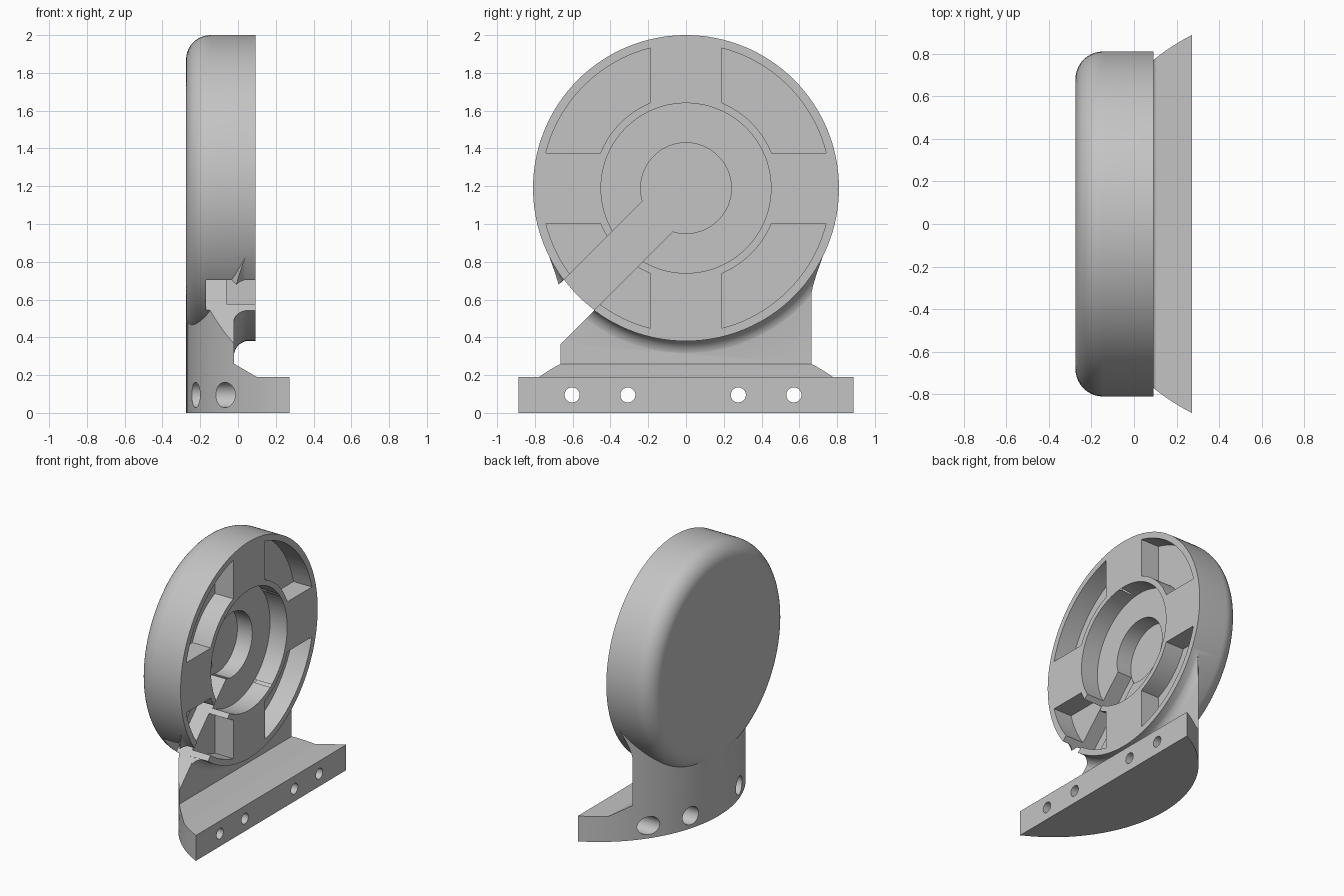
import bpy, bmesh
from math import sin, cos, pi, asin, acos, sqrt, radians
from mathutils import Vector

if "Cube" in bpy.data.objects:
    bpy.data.objects.remove(bpy.data.objects["Cube"])

HUB_Z = 1.19      # height of the round housing's axis
FACE_X = 0.092    # open face of the housing
BACK_X = -0.275   # closed back
ARC_X = 0.72      # centre of the arc behind the foot
ARC_R = 0.994


def finish(bm, name):
    bmesh.ops.recalc_face_normals(bm, faces=bm.faces)
    mesh = bpy.data.meshes.new(name)
    bm.to_mesh(mesh)
    bm.free()
    ob = bpy.data.objects.new(name, mesh)
    bpy.context.collection.objects.link(ob)
    return ob


def prism(name, points, axis, lo, hi):
    """Extrude a closed 2D outline along one axis."""
    def place(a, b, c):
        return {"x": (c, a, b), "y": (a, c, b), "z": (a, b, c)}[axis]
    bm = bmesh.new()
    face = bm.faces.new([bm.verts.new(place(a, b, lo)) for a, b in points])
    out = bmesh.ops.extrude_face_region(bm, geom=[face])
    verts = [v for v in out["geom"] if isinstance(v, bmesh.types.BMVert)]
    bmesh.ops.translate(bm, verts=verts, vec=Vector(place(0, 0, hi - lo)))
    return finish(bm, name)


def lathe(name, profile, y=0, z=HUB_Z, steps=128):
    """Turn an (x, radius) profile around an axis parallel to x."""
    bm = bmesh.new()
    verts = [bm.verts.new((x, y, z + r)) for x, r in profile]
    edges = [bm.edges.new(pair) for pair in zip(verts, verts[1:])]
    bmesh.ops.spin(bm, geom=verts + edges, cent=(0, y, z), axis=(1, 0, 0),
                   angle=2 * pi, steps=steps, use_merge=False)
    bmesh.ops.remove_doubles(bm, verts=bm.verts, dist=1e-5)
    return finish(bm, name)


def drum(name, lo, hi, r, y=0, z=HUB_Z, steps=128):
    return lathe(name, [(lo, 0), (lo, r), (hi, r), (hi, 0)], y, z, steps)


def combine(target, other, operation):
    mod = target.modifiers.new(operation, "BOOLEAN")
    mod.operation = operation
    mod.solver = "EXACT"
    mod.object = other
    bpy.context.view_layer.objects.active = target
    bpy.ops.object.modifier_apply(modifier=mod.name)
    bpy.data.objects.remove(other)


def arc(r, start, end, n):
    angles = [start + (end - start) * i / n for i in range(n + 1)]
    return [(r * cos(a), r * sin(a)) for a in angles]


def foot_outline(front, r):
    half = acos((ARC_X - front) / r)
    return [(ARC_X + x, y) for x, y in arc(r, pi - half, pi + half, 64)]


def channel(half_width, floor):
    """Diagonal slot from the hub out through the rim."""
    s = sqrt(0.5)
    corners = [(0.15, -half_width), (1.3, -half_width),
               (1.3, half_width), (0.15, half_width)]
    outline = [(-s * (u + v), HUB_Z - s * (u - v)) for u, v in corners]
    return prism("channel", outline, "x", floor, 0.4)


# Foot and neck: arc-backed block with its front cut away above a sloping ledge
bracket = prism("housing_bracket", foot_outline(0.273, ARC_R), "z", 0, 1.0)
ledge = [(0.5, 0.19), (0.10, 0.19), (-0.02, 0.26), (-0.02, 1.2), (0.5, 1.2)]
combine(bracket, prism("ledge_cut", ledge, "y", -1.2, 1.2), "DIFFERENCE")

# Counterbored screw holes through the foot
for y in (-0.603, -0.308, 0.277, 0.571):
    combine(bracket, drum("screw_hole", -0.5, 0.5, 0.04, y, 0.095, 32), "DIFFERENCE")
    combine(bracket, drum("counterbore", -0.5, 0.12, 0.067, y, 0.095, 32), "DIFFERENCE")

# Hollow fillet that flares the neck into the housing
fr = 0.085
fillet = [(-0.022 + fr - fr * cos(a), 0.807 + fr - fr * sin(a))
          for a in [i * pi / 24 for i in range(13)]]
collar = lathe("collar", [(-0.03, 0), (-0.03, 0.893)] + fillet + [(0.063, 0)])
combine(collar, prism("collar_trim", foot_outline(0.2, ARC_R - 0.001), "z", 0.22, 1.13),
        "INTERSECT")

# Clear the housing's interior and the channel out of neck and collar
for part, margin in ((bracket, 0.001), (collar, 0.002)):
    combine(part, drum("core", -0.2 - margin, 0.4, 0.79 - margin), "DIFFERENCE")
    combine(part, channel(0.113 + margin, -0.17 - margin), "DIFFERENCE")

# Round housing with a rounded back rim
br = 0.13
rim = [(BACK_X + br - br * cos(a), 0.81 - br + br * sin(a))
       for a in [i * pi / 20 for i in range(11)]]
housing = lathe("housing", [(BACK_X, 0)] + rim + [(FACE_X, 0.81), (FACE_X, 0)])

# Stepped round recess, crossed by the channel
combine(housing, drum("ring_recess", -0.05, 0.2, 0.45), "DIFFERENCE")
combine(housing, drum("hub_recess", -0.173, 0.3, 0.24), "DIFFERENCE")
combine(housing, channel(0.113, -0.17), "DIFFERENCE")

# Four quadrant pockets
gap = 0.187
for sy in (-1, 1):
    for sz in (-1, 1):
        outline = []
        for r, flip in ((0.49, False), (0.765, True)):
            a = asin(gap / r)
            side = arc(r, a, pi / 2 - a, 20)
            outline += side[::-1] if flip else side
        outline = [(sy * y, HUB_Z + sz * z) for y, z in outline]
        combine(housing, prism("pocket", outline, "x", -0.06, 0.25), "DIFFERENCE")

combine(bracket, collar, "UNION")
combine(bracket, housing, "UNION")

# Plain grey finish
grey = bpy.data.materials.new("grey")
grey.use_nodes = True
colour = (0.55, 0.55, 0.55, 1)
grey.diffuse_color = colour
grey.node_tree.nodes["Principled BSDF"].inputs["Base Color"].default_value = colour
bracket.data.materials.clear()
bracket.data.materials.append(grey)
for poly in bracket.data.polygons:
    poly.material_index = 0

bpy.ops.object.select_all(action="DESELECT")
bracket.select_set(True)
bpy.context.view_layer.objects.active = bracket
bpy.ops.object.shade_smooth_by_angle(angle=radians(30))
